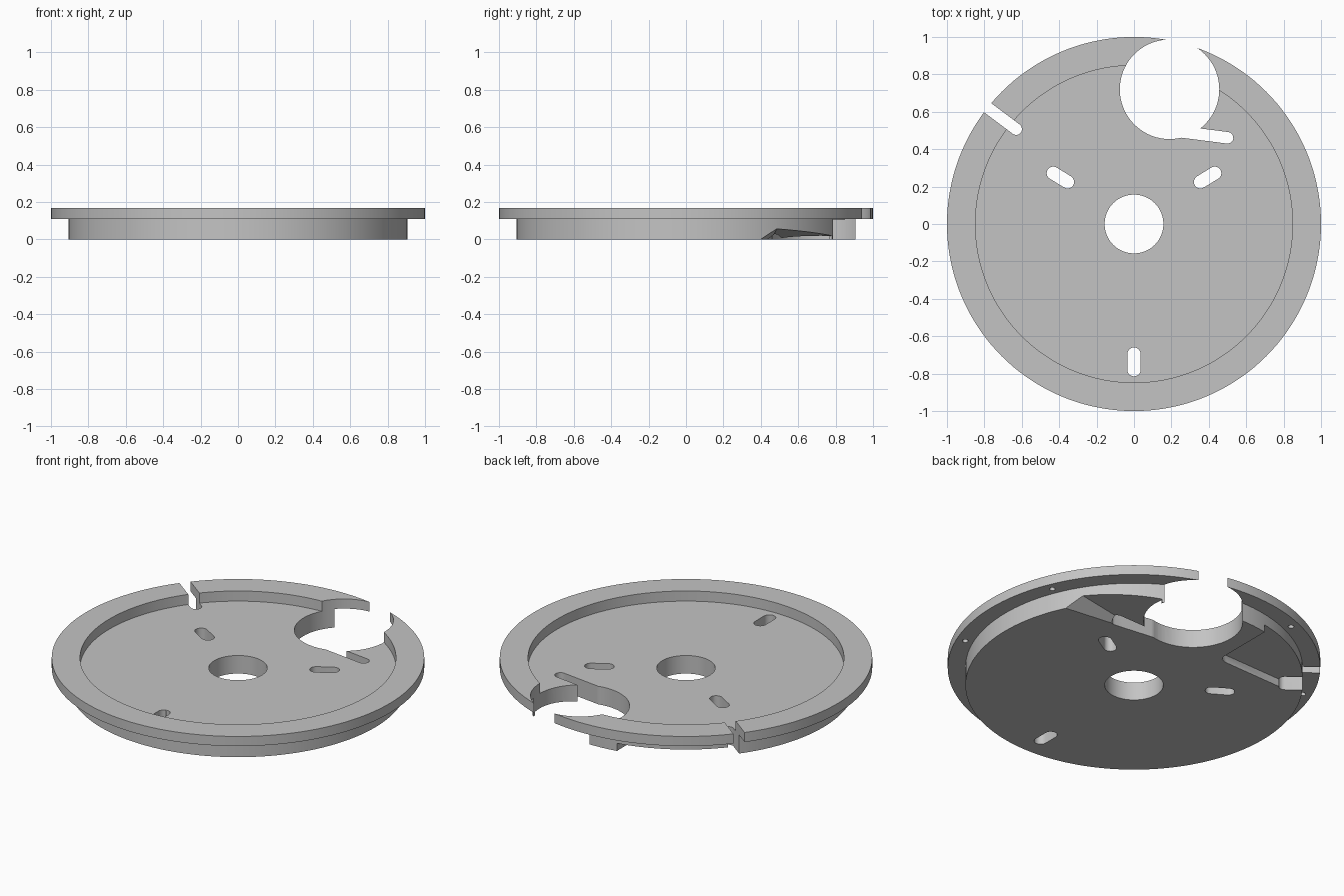
import bpy, bmesh, math
from mathutils import Vector

if "Cube" in bpy.data.objects:
    bpy.data.objects.remove(bpy.data.objects["Cube"])

grey = bpy.data.materials.new("light grey")
grey.diffuse_color = (0.55, 0.55, 0.55, 1)
grey.use_nodes = True
grey.node_tree.nodes["Principled BSDF"].inputs["Base Color"].default_value = grey.diffuse_color

FLOOR, TOP, LEDGE = 0.107, 0.167, 0.11


def make_object(name, bm):
    bmesh.ops.recalc_face_normals(bm, faces=bm.faces)
    mesh = bpy.data.meshes.new(name)
    bm.to_mesh(mesh)
    bm.free()
    mesh.materials.append(grey)
    ob = bpy.data.objects.new(name, mesh)
    bpy.context.collection.objects.link(ob)
    return ob


def lathe(name, profile, steps=144):
    """Closed ring made from a radius/height profile."""
    bm = bmesh.new()
    rings = []
    for i in range(steps):
        a = 2 * math.pi * i / steps
        rings.append([bm.verts.new((r * math.cos(a), r * math.sin(a), z)) for r, z in profile])
    n = len(profile)
    for i in range(steps):
        p, q = rings[i], rings[(i + 1) % steps]
        for j in range(n):
            k = (j + 1) % n
            bm.faces.new((p[j], q[j], q[k], p[k]))
    return make_object(name, bm)


def prism(name, bottom, top):
    """Solid between two matching loops of points."""
    bm = bmesh.new()
    lo = [bm.verts.new(p) for p in bottom]
    hi = [bm.verts.new(p) for p in top]
    bm.faces.new(lo)
    bm.faces.new(hi)
    n = len(lo)
    for i in range(n):
        j = (i + 1) % n
        bm.faces.new((lo[i], lo[j], hi[j], hi[i]))
    return make_object(name, bm)


def upright(name, outline, z0=-0.1, z1=0.3):
    return prism(name, [(x, y, z0) for x, y in outline], [(x, y, z1) for x, y in outline])


def circle(cx, cy, r, n):
    return [(cx + r * math.cos(2 * math.pi * i / n), cy + r * math.sin(2 * math.pi * i / n))
            for i in range(n)]


def slot(a, b, r, n=10):
    """Rounded slot outline from a to b."""
    d = Vector(b) - Vector(a)
    t = math.atan2(d.y, d.x)
    pts = []
    for (cx, cy), start in ((b, t - math.pi / 2), (a, t + math.pi / 2)):
        for i in range(n + 1):
            w = start + math.pi * i / n
            pts.append((cx + r * math.cos(w), cy + r * math.sin(w)))
    return pts


# Dished plate with flange and centre hole
plate = lathe("flanged_plate", [(0.157, 0), (0.905, 0), (0.905, LEDGE), (1, LEDGE),
                                (1, TOP), (0.848, TOP), (0.848, FLOOR), (0.157, FLOOR)])

# Large round opening and the through slots
cutters = [
    upright("round_opening_cutter", circle(0.19, 0.72, 0.266, 72)),
    upright("opening_slot_cutter", slot((0.25, 0.493), (0.5, 0.461), 0.031)),
    upright("rim_slot_cutter", slot((-0.63, 0.507), (-1.03, 0.807), 0.031)),
    upright("front_slot_cutter", slot((0, -0.78), (0, -0.695), 0.035)),
]
for side in (-1, 1):
    cutters.append(upright("side_slot_cutter", slot((side * 0.355, 0.225), (side * 0.432, 0.272), 0.035)))

# Flat pocket under the plate, beside the rim slot
cutters.append(upright("flat_pocket_cutter",
                       [(-0.17, 0.902), (-0.17, 0.545), (-0.182, 0.518), (-0.21, 0.505), (-0.63, 0.49),
                        (-0.74, 0.585), (-0.79, 0.64), (-0.6, 0.85), (-0.4, 0.94)], -0.1, 0.045))

# Sloping pocket under the plate, beside the round opening
low = [(0.3, 0.457), (0.8, 0.395), (0.98, 0.38), (0.98, 0.6), (0.7, 0.9), (0.46, 0.785), (0.34, 0.53)]
high = [(0.3, 0.459), (0.76, 0.485), (0.98, 0.49), (0.98, 0.6), (0.7, 0.9), (0.46, 0.785), (0.34, 0.53)]


def slope(x):
    return 0.001 + 0.12 * (x - 0.3)


cutters.append(prism("sloped_pocket_cutter",
                     [(x, y, -0.004) for x, y in low],
                     [(x, y, slope(x)) for x, y in high]))

# Blind screw holes under the flange (one falls in the round opening)
for i in range(8):
    if i != 1:
        a = math.radians(22.5 + 45 * i)
        cutters.append(upright("screw_hole_cutter",
                               circle(0.95 * math.cos(a), 0.95 * math.sin(a), 0.016, 16), 0.05, 0.15))

for c in cutters:
    c.hide_render = True
    c.hide_viewport = True
    mod = plate.modifiers.new(c.name, 'BOOLEAN')
    mod.operation = 'DIFFERENCE'
    mod.solver = 'EXACT'
    mod.object = c

# Bake the cuts, remove the cutters, smooth the round walls
deps = bpy.context.evaluated_depsgraph_get()
mesh = bpy.data.meshes.new_from_object(plate.evaluated_get(deps))
plate.modifiers.clear()
plate.data = mesh
for c in cutters:
    bpy.data.objects.remove(c)
bpy.context.view_layer.objects.active = plate
plate.select_set(True)
bpy.ops.object.shade_smooth_by_angle(angle=math.radians(25))
